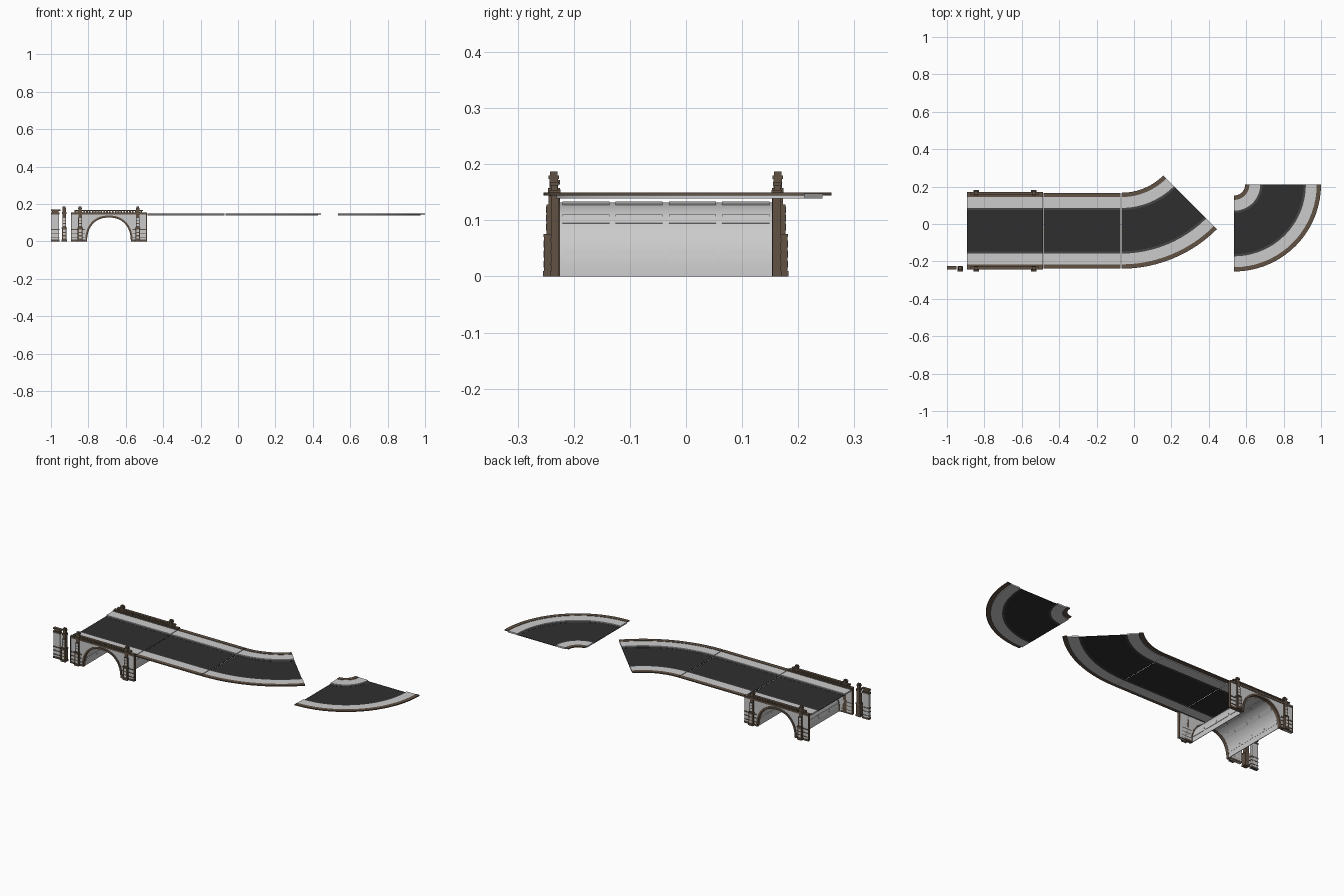
import bpy, bmesh, math

if "Cube" in bpy.data.objects:
    bpy.data.objects.remove(bpy.data.objects["Cube"])

CY = -0.036          # bridge centreline in y
BX = -0.69           # bridge centre in x


def mat(name, rgb):
    m = bpy.data.materials.new(name)
    m.diffuse_color = (*rgb, 1)
    m.use_nodes = True
    m.node_tree.nodes["Principled BSDF"].inputs["Base Color"].default_value = m.diffuse_color
    return m


BROWN = mat("brown_stone", (0.12, 0.085, 0.06))
ROAD = mat("asphalt", (0.028, 0.028, 0.028))
GUTTER = mat("gutter_stone", (0.06, 0.06, 0.06))


def finish(name, bm, material=None, smooth=False):
    bmesh.ops.recalc_face_normals(bm, faces=bm.faces)
    me = bpy.data.meshes.new(name)
    bm.to_mesh(me)
    bm.free()
    ob = bpy.data.objects.new(name, me)
    bpy.context.collection.objects.link(ob)
    if material:
        me.materials.append(material)
    if smooth:
        bpy.context.view_layer.objects.active = ob
        ob.select_set(True)
        bpy.ops.object.shade_smooth_by_angle(angle=math.radians(35))
        ob.select_set(False)
    return ob


def loft(bm, rings, closed=True):
    """Skin a list of equal-length closed sections and cap the ends."""
    vs = [[bm.verts.new(p) for p in r] for r in rings]
    n = len(rings[0])
    for a, b in zip(vs, vs[1:]):
        for i in range(n):
            j = (i + 1) % n
            bm.faces.new((a[i], a[j], b[j], b[i]))
    bm.faces.new(vs[0][::-1])
    bm.faces.new(vs[-1])


def boxes(name, specs, material=None):
    """Each spec is x0, x1, y0, y1, z0, z1."""
    bm = bmesh.new()
    for x0, x1, y0, y1, z0, z1 in specs:
        loft(bm, [[(x0, y0, z), (x1, y0, z), (x1, y1, z), (x0, y1, z)] for z in (z0, z1)])
    return finish(name, bm, material)


def prism(name, pts, y0, y1, material=None, smooth=False):
    bm = bmesh.new()
    loft(bm, [[(x, y, z) for x, z in pts] for y in (y0, y1)])
    return finish(name, bm, material, smooth)


# Road deck cross-section: offset range, height range
def road(name, path):
    def strip(part, spans, z0, z1, material):
        bm = bmesh.new()
        for d0, d1 in spans:
            loft(bm, [[(x + nx * d, y + ny * d, z) for d, z in
                       ((d0, z0), (d1, z0), (d1, z1), (d0, z1))] for x, y, nx, ny in path])
        finish(f"{name}_{part}", bm, material, len(path) > 2)

    def both(a, b):
        return [(-b, -a), (a, b)]
    strip("edging", both(0.180, 0.203), 0.144, 0.1495, BROWN)
    strip("sidewalks", both(0.122, 0.180), 0.139, 0.1475, None)
    strip("gutters", both(0.110, 0.122), 0.139, 0.1418, GUTTER)
    strip("surface", [(-0.110, 0.110)], 0.139, 0.1412, ROAD)


def straight(x0, x1):
    return [(x, CY, 0, 1) for x in (x0, x1)]


def arc(cx, cy, r, a0, a1, n):
    out = []
    for i in range(n + 1):
        a = math.radians(a0 + (a1 - a0) * i / n)
        c, s = math.cos(a), math.sin(a)
        out.append((cx + r * c, cy + r * s, c, s))
    return out


road("bridge_road", straight(-0.893, -0.487))
road("straight_road", straight(-0.483, -0.071))
road("gentle_bend", arc(-0.067, 0.483, 0.519, -90, -45, 12))
road("tight_bend", arc(0.535, 0.211, 0.262, -90, 0, 18))


# Arch curve: slightly squared-off half ellipse
def arch(a, b, n=28):
    e = 2 / 2.25
    pts = []
    for i in range(n + 1):
        t = math.pi * i / n
        c, s = math.cos(t), max(math.sin(t), 0)
        pts.append((BX + math.copysign(a * abs(c) ** e, c), b * s ** e if s > 1e-6 else 0))
    return pts


inner = arch(0.118, 0.129)
outer = arch(0.121, 0.132)
prism("arch_barrel", inner + outer[::-1], CY - 0.19, CY + 0.19, None, True)

# Raised stone panels on both faces of the barrel
bm = bmesh.new()
for zc, half in ((0.038, 0.010), (0.101, 0.011), (0.1285, 0.011)):
    for side in (-1, 1):
        q = arch(0.1195, 0.1305, 200)[:101]
        k = min(range(1, 100), key=lambda i: abs(q[i][1] - zc))
        (xa, za), (xb, zb) = q[k - 1], q[k + 1]
        l = math.hypot(xb - xa, zb - za)
        tx, tz = (xb - xa) / l, (zb - za) / l
        x, z = q[k]
        for col in range(4):
            yc = CY + (col - 1.5) * 0.095
            sec = []
            for u, v in ((-half, -0.003), (half, -0.003), (half, 0.003), (-half, 0.003)):
                px, pz = x + tx * u + tz * v, z + tz * u - tx * v
                sec.append((BX + side * (px - BX), pz))
            loft(bm, [[(px, y, pz) for px, pz in sec] for y in (yc - 0.042, yc + 0.042)])
finish("barrel_panels", bm)


def span(s, a, b):
    """Depth range measured outwards from the centreline on side s."""
    return tuple(sorted((CY + s * a, CY + s * b)))


# Buttress pillar with its lamp-post-like top: half width, depth range, heights
def pillar(name, x, s):
    parts = [(0.0150, 0.190, 0.219, 0.000, 0.010), (0.0130, 0.190, 0.217, 0.010, 0.070),
             (0.0145, 0.190, 0.218, 0.070, 0.076), (0.0105, 0.190, 0.213, 0.076, 0.128),
             (0.0100, 0.190, 0.209, 0.128, 0.146), (0.0115, 0.189, 0.210, 0.146, 0.158),
             (0.0085, 0.192, 0.207, 0.158, 0.174), (0.0105, 0.190, 0.209, 0.174, 0.180),
             (0.0080, 0.193, 0.206, 0.180, 0.187)]
    boxes(name, [(x - w, x + w, *span(s, a, b), z0, z1) for w, a, b, z0, z1 in parts], BROWN)
    # pale inset blocks on the pillar face
    boxes(name + "_blocks", [(x - 0.006, x + 0.006, *span(s, 0.2, d), z, z + 0.012)
                             for d, z in ((0.2178, 0.016), (0.2178, 0.034), (0.2178, 0.052),
                                          (0.2138, 0.082), (0.2138, 0.098), (0.2138, 0.113))])


BANDS = ((0.0, 0.010), (0.020, 0.024), (0.042, 0.046), (0.062, 0.068))

for s, side in ((-1, "front"), (1, "back")):
    # Spandrel wall with arch opening
    w = [(BX - 0.201, 0), (BX - 0.201, 0.145), (BX + 0.201, 0.145), (BX + 0.201, 0)]
    prism(side + "_wall", w + outer, *span(s, 0.19, 0.204))
    # Brown arch rim
    prism(side + "_arch_rim", arch(0.117, 0.128) + arch(0.127, 0.139)[::-1],
          *span(s, 0.189, 0.208), BROWN, True)
    # Brown courses on the abutments and end facings
    trim = []
    for e in (-1, 1):
        xs = sorted((BX + e * 0.203, BX + e * 0.127))
        trim += [(*xs, *span(s, 0.19, 0.2065), z0, z1) for z0, z1 in BANDS]
        xe = sorted((BX + e * 0.203, BX + e * 0.199))
        trim.append((*xe, *span(s, 0.19, 0.205), 0, 0.145))
        pillar(f"{side}_pillar_{'left' if e < 0 else 'right'}", BX + e * 0.154, s)
    boxes(side + "_wall_courses", trim, BROWN)
    # Parapet: sill, top rail and short balusters
    x0, x1 = BX - 0.203, BX + 0.203
    rail = [(x0, x1, *span(s, 0.188, 0.207), 0.143, 0.154),
            (x0 + 0.02, x1 - 0.02, *span(s, 0.191, 0.206), 0.162, 0.168)]
    rail += [(x0 + 0.02 + 0.0153 * i, x0 + 0.029 + 0.0153 * i, *span(s, 0.193, 0.204), 0.154, 0.162)
             for i in range(24)]
    boxes(side + "_parapet", rail, BROWN)

# Loose spare pillar and wall end beside the bridge
pillar("spare_pillar", -0.929, -1)
boxes("spare_wall", [(-0.998, -0.957, *span(-1, 0.19, 0.203), 0, 0.15)])
boxes("spare_wall_trim",
      [(-1.0, -0.955, *span(-1, 0.189, 0.2055), a, b) for a, b in BANDS] +
      [(-1.0, -0.955, *span(-1, 0.188, 0.207), 0.145, 0.155),
       (-0.994, -0.961, *span(-1, 0.193, 0.203), 0.155, 0.164),
       (-1.0, -0.95, *span(-1, 0.189, 0.206), 0.164, 0.172)], BROWN)
